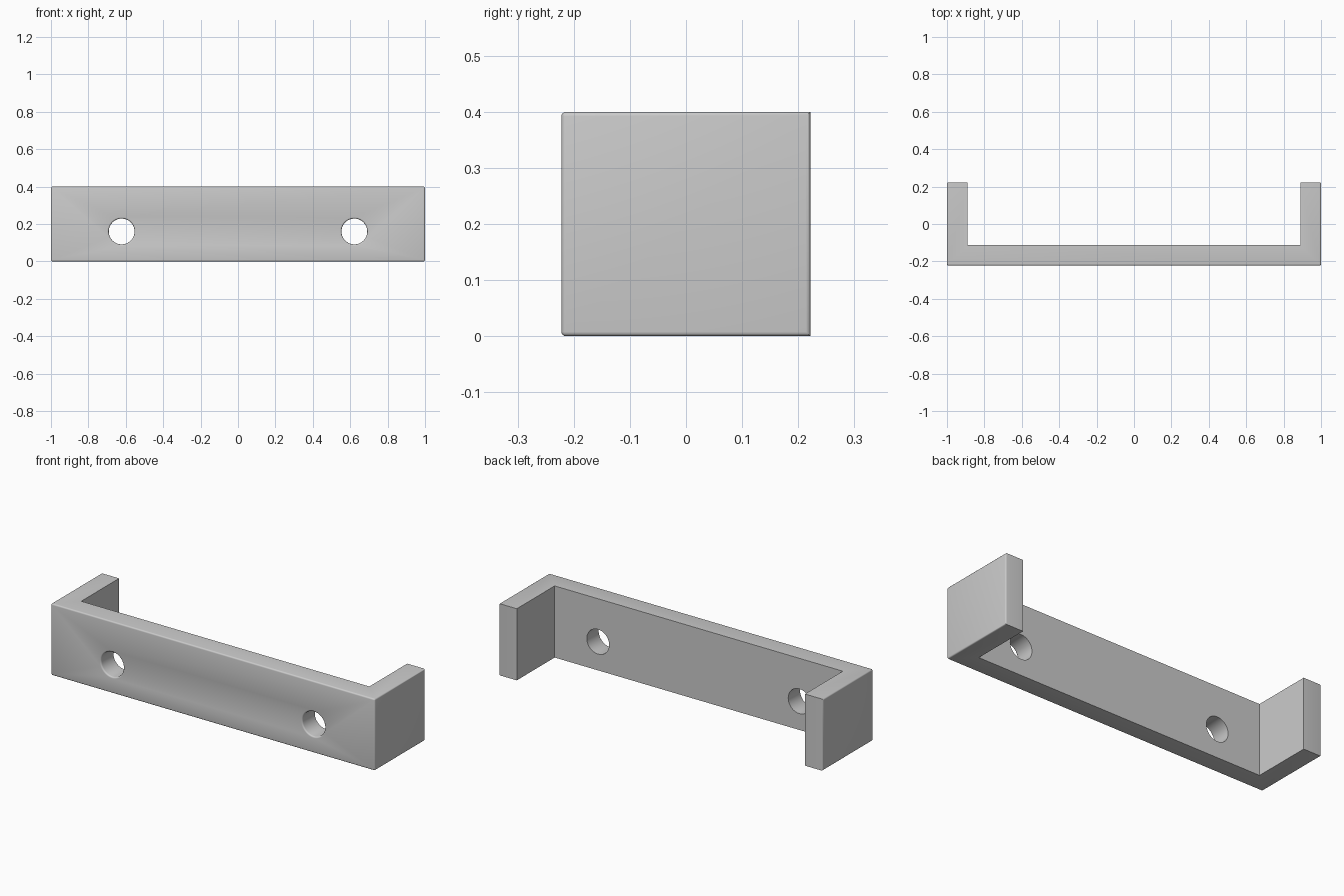
import bpy, bmesh, math

HALF_X, HALF_Y, HEIGHT = 1.0, 0.222, 0.4
WALL = 0.11          # thickness of plate and arms
ROUND = 0.008        # rounding of outer edges
HOLE_X, HOLE_Z, HOLE_R = 0.622, 0.16, 0.069

cube = bpy.data.objects.get("Cube")
if cube:
    bpy.data.objects.remove(cube, do_unlink=True)

grey = bpy.data.materials.new("plain_grey")
grey.use_nodes = True
colour = (0.6, 0.6, 0.6, 1)
grey.diffuse_color = colour
grey.node_tree.nodes["Principled BSDF"].inputs["Base Color"].default_value = colour


def make_object(name, bm):
    bmesh.ops.recalc_face_normals(bm, faces=bm.faces)
    mesh = bpy.data.meshes.new(name)
    bm.to_mesh(mesh)
    bm.free()
    mesh.materials.append(grey)
    obj = bpy.data.objects.new(name, mesh)
    bpy.context.collection.objects.link(obj)
    return obj


# U-shaped bracket: half outline mirrored, then extruded upwards
half = [(HALF_X, -HALF_Y), (HALF_X, HALF_Y),
        (HALF_X - WALL, HALF_Y), (HALF_X - WALL, WALL - HALF_Y)]
outline = half + [(-x, y) for x, y in reversed(half)]
bm = bmesh.new()
base = bm.faces.new([bm.verts.new((x, y, 0)) for x, y in outline])
top = bmesh.ops.extrude_face_region(bm, geom=[base])["geom"]
bmesh.ops.translate(bm, vec=(0, 0, HEIGHT),
                    verts=[g for g in top if isinstance(g, bmesh.types.BMVert)])


# Round only the edges bordering the front and the two outer sides
def is_outer(edge):
    a, b = (v.co for v in edge.verts)
    on_front = max(a.y, b.y) < -HALF_Y + 1e-4
    on_side = min(abs(a.x), abs(b.x)) > HALF_X - 1e-4 and a.x * b.x > 0
    return on_front or on_side


bmesh.ops.bevel(bm, geom=[e for e in bm.edges if is_outer(e)], offset=ROUND,
                segments=4, profile=0.5, affect='EDGES')
bracket = make_object("bracket", bm)

# Screw holes: lathed cutters that flare softly at the front rim
rim = [(HOLE_R + ROUND * (1 - math.cos(t)), -HALF_Y + ROUND * (1 - math.sin(t)))
       for t in (math.radians(22.5 * i) for i in range(5))]
section = [(0, 0), (HOLE_R, 0)] + rim
section += [(rim[-1][0], -HALF_Y - WALL), (0, -HALF_Y - WALL)]
# the rim curve runs from the bore out to the front face
section[2:7] = [(HOLE_R + ROUND * (1 - math.cos(t)), -HALF_Y + ROUND * (1 - math.sin(t)))
                for t in (math.radians(22.5 * i) for i in range(5))]
for side, name in ((-1, "right_hole_cutter"), (1, "left_hole_cutter")):
    bm = bmesh.new()
    verts = [bm.verts.new((r, y, 0)) for r, y in section]
    edges = [bm.edges.new(pair) for pair in zip(verts, verts[1:])]
    bmesh.ops.spin(bm, geom=verts + edges, cent=(0, 0, 0), axis=(0, 1, 0),
                   angle=math.tau, steps=48)
    bmesh.ops.remove_doubles(bm, verts=bm.verts, dist=1e-5)
    cutter = make_object(name, bm)
    cutter.location = (side * HOLE_X, 0, HOLE_Z)
    cutter.hide_render = True
    cutter.hide_set(True)
    cut = bracket.modifiers.new(name, 'BOOLEAN')
    cut.operation = 'DIFFERENCE'
    cut.solver = 'EXACT'
    cut.object = cutter

# Apply the cuts, remove the cutters and shade smoothly
bpy.context.view_layer.objects.active = bracket
bracket.select_set(True)
for mod in list(bracket.modifiers):
    cutter = mod.object
    bpy.ops.object.modifier_apply(modifier=mod.name)
    bpy.data.objects.remove(cutter, do_unlink=True)
bpy.ops.object.shade_smooth_by_angle(angle=math.radians(30))
